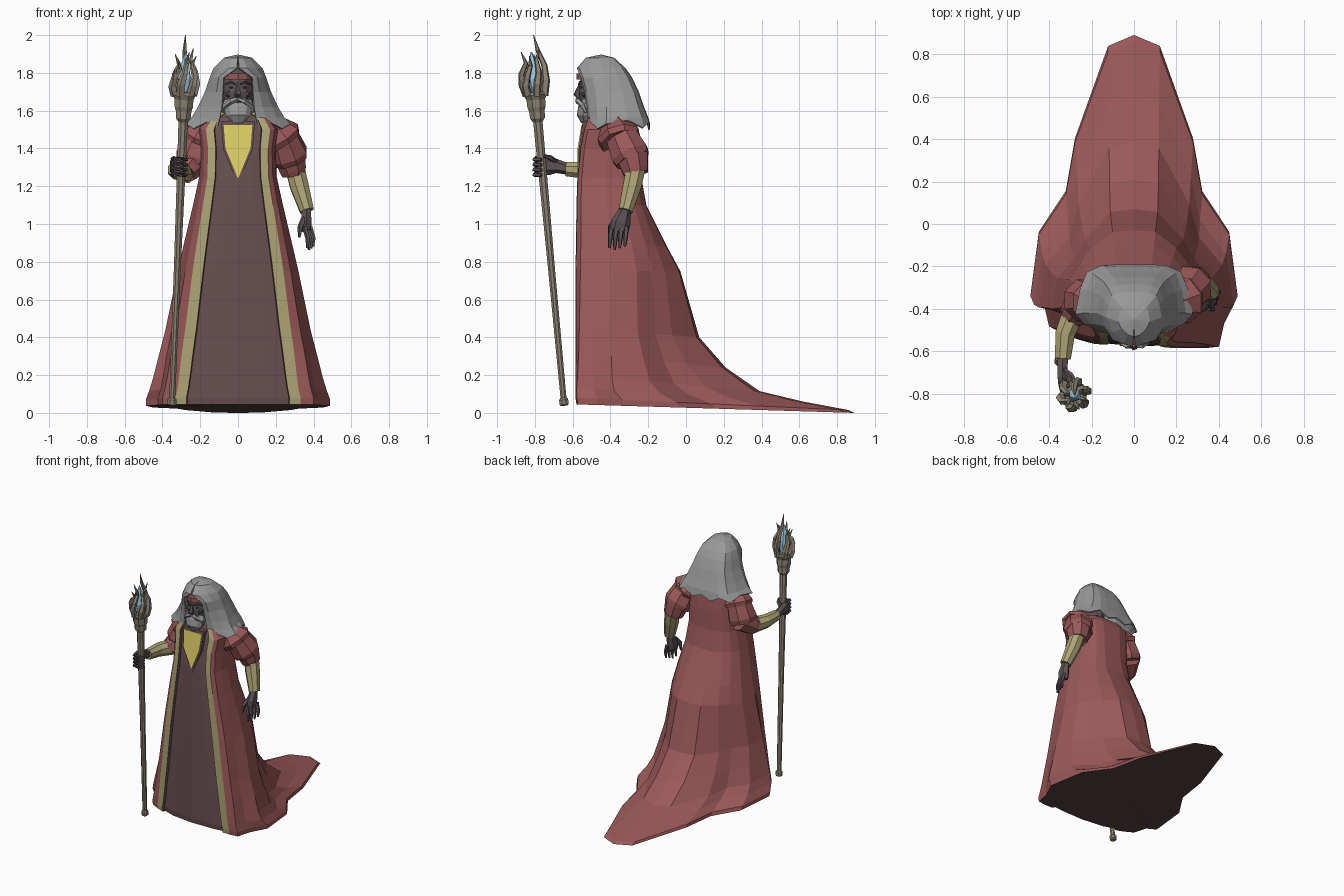
import bpy, bmesh, math
from mathutils import Vector as V


def mat(name, r, g, b):
    m = bpy.data.materials.new(name)
    m.diffuse_color = (r, g, b, 1)
    return m


RED, TUNIC = mat("red_cloth", .33, .10, .10), mat("tunic_cloth", .14, .08, .083)
GOLD, YELLOW = mat("gold_trim", .42, .37, .18), mat("yellow_plate", .74, .63, .14)
SKIN, WOOD = mat("skin", .11, .085, .09), mat("wood", .27, .235, .18)
BLUE, DARK = mat("crystal", .35, .62, .78), mat("dark_cloth", .10, .055, .055)
HAIR_GREY = mat("grey_hair", .32, .32, .32)


def add(name, bm, mats=()):
    bmesh.ops.recalc_face_normals(bm, faces=bm.faces)
    me = bpy.data.meshes.new(name)
    bm.to_mesh(me)
    bm.free()
    for m in mats:
        me.materials.append(m)
    ob = bpy.data.objects.new(name, me)
    bpy.context.collection.objects.link(ob)
    return ob


def loft(rings, closed=True, caps=True, column=lambda i: 0, fan=None):
    """Skin a list of equal-length point rings; fan closes the first ring to a centre point."""
    bm = bmesh.new()
    R = [[bm.verts.new(p) for p in r] for r in rings]
    n = len(R[0])
    for a, b in zip(R, R[1:]):
        for i in range(n if closed else n - 1):
            j = (i + 1) % n
            bm.faces.new((a[i], a[j], b[j], b[i])).material_index = column(i)
    if caps:
        bm.faces.new(R[-1])
        if fan:
            c = bm.verts.new(fan[0])
            for i in range(n):
                bm.faces.new((R[0][i], R[0][(i + 1) % n], c)).material_index = fan[1]
        else:
            bm.faces.new(R[0])
    return bm


def tube(name, pts, radii, m, n=6):
    """Tapered tube; a radius may be (along x, across)."""
    pts = [V(p) for p in pts]
    rings = []
    for i, p in enumerate(pts):
        t = (pts[min(i + 1, len(pts) - 1)] - pts[max(i - 1, 0)]).normalized()
        u = (V((1, 0, 0)) - t * t.x).normalized()
        w = t.cross(u)
        r = radii[i]
        rx, ry = r if isinstance(r, tuple) else (r, r)
        rings.append([p + u * rx * math.cos(2 * math.pi * (k + .5) / n)
                      + w * ry * math.sin(2 * math.pi * (k + .5) / n) for k in range(n)])
    return add(name, loft(rings), [m])


def mirrored(half):
    """Half outline (front centre to back centre) to a full loop."""
    return half + [V((-p.x, p.y, p.z)) for p in half[-2:0:-1]]


def ball(name, loc, size, m, seg=10, rings=7):
    bm = bmesh.new()
    bmesh.ops.create_uvsphere(bm, u_segments=seg, v_segments=rings, radius=1)
    for v in bm.verts:
        v.co = V([c * s + l for c, s, l in zip(v.co, size, loc)])
    return add(name, bm, [m])


# Robe: hem outline with train blends into an oval torso (x share, depth share)
HEM = [(0, 0), (.36, 0), (.55, 0), (.56, 0), (.68, 0), (.82, .005), (.87, .08), (1, .17),
       (.92, .37), (.66, .5), (.57, .67), (.25, .965), (0, 1)]
TORSO = [(0, 0), (.36, 0), (.57, 0), (.59, 0), (.79, .01), (.9, .07), (.97, .25), (1, .45),
         (.96, .7), (.85, .86), (.65, .95), (.35, 1), (0, 1)]
ROBE = [  # z front, z back, half width, y front, y back, hem weight
    (.045, .0, .487, -.58, .89, 1), (.08, .015, .488, -.585, .86, 1),
    (.13, .06, .47, -.585, .62, 1), (.2, .115, .45, -.585, .39, .9),
    (.32, .24, .42, -.585, .21, .75), (.45, .40, .385, -.585, .07, .6),
    (.75, .75, .32, -.585, -.03, .35), (.88, .88, .29, -.583, -.10, .25),
    (1.1, 1.1, .238, -.58, -.21, .1), (1.25, 1.25, .205, -.575, -.237, 0),
    (1.4, 1.4, .2, -.56, -.24, 0), (1.5, 1.5, .215, -.54, -.25, 0),
    (1.56, 1.55, .175, -.52, -.28, 0), (1.6, 1.6, .09, -.48, -.35, 0)]
rings = []
for zf, zb, hw, yf, yb, w in ROBE:
    half = []
    for i, (h, t) in enumerate(zip(HEM, TORSO)):
        x, d = [a * w + b * (1 - w) for a, b in zip(h, t)]
        inset = (.01, .013, .022)[i] if i < 3 else 0
        half.append(V((x * hw, yf + d * (yb - yf) + inset, zf + (zb - zf) * d)))
    ring = mirrored(half)
    for p in ring[-6:]:  # the staff-side front edge hangs further back
        p.y += .6 * p.x ** 2 * max(0, min(1, (-.3 - p.y) / .2))
    rings.append(ring)
N = len(rings[0])
add("robe", loft(rings, column=lambda i: {0: 1, 1: 1, 2: 1, 3: 2}.get(min(i, N - 1 - i), 0),
                 fan=(V((0, -.1, .035)), 3)), [RED, TUNIC, GOLD, DARK])

# Chest plate in a dark frame
for name, s, y, m in (("plate_frame", 1.12, -.568, TUNIC), ("chest_plate", .95, -.574, YELLOW)):
    face = [(-.08, 1.53), (.08, 1.53), (.07, 1.4), (0, 1.23), (-.07, 1.4)]
    front = [V((x * s, y + max(0, z - 1.4) * .16, 1.41 + (z - 1.41) * s)) for x, z in face]
    add(name, loft([[p + V((0, .04, 0)) for p in front], front]), [m])

# Head, face and headband
ball("head", (0, -.46, 1.70), (.085, .11, .15), SKIN, 12, 8)
tube("neck", [(0, -.42, 1.5), (0, -.44, 1.64)], [.07, .065], SKIN, 8)
tube("nose", [(0, -.562, 1.735), (0, -.578, 1.685), (0, -.565, 1.67)], [.009, .018, .014], SKIN, 5)
for s in (-1, 1):
    tube("brow", [(s * .012, -.568, 1.738), (s * .04, -.561, 1.752), (s * .068, -.535, 1.74)],
         [.005, .007, .004], SKIN, 4)
    ball("eye", (s * .034, -.553, 1.722), (.012, .008, .006), DARK, 6, 4)
    ball("cheek", (s * .045, -.535, 1.69), (.025, .022, .02), SKIN, 7, 5)
    tube("moustache", [(0, -.572, 1.66), (s * .035, -.572, 1.652), (s * .07, -.545, 1.625),
                       (s * .078, -.53, 1.59)], [(.012, .014), .016, .015, .006], HAIR_GREY, 5)
band = [[V((.091 * math.cos(a), -.46 + .12 * math.sin(a), z))
         for a in [k * math.pi / 6 for k in range(12)]] for z in (1.765, 1.797)]
add("headband", loft(band), [RED])

# Beard
tube("beard", [(0, -.52, 1.655), (0, -.528, 1.62), (0, -.532, 1.575), (0, -.53, 1.535)],
     [(.078, .03), (.082, .042), (.068, .046), (.035, .025)], HAIR_GREY, 10)

# Hair: shell open at the face with a ragged lower edge
HAIR = [  # z, opening x, opening y, half width, side y, back y
    (1.897, .0, -.452, .002, -.45, -.448), (1.88, .002, -.53, .075, -.46, -.38),
    (1.825, .006, -.578, .13, -.44, -.32), (1.775, .076, -.558, .15, -.43, -.285),
    (1.70, .08, -.538, .175, -.42, -.25), (1.62, .086, -.525, .212, -.42, -.222),
    (1.565, .095, -.52, .245, -.42, -.20), (1.52, .11, -.515, .277, -.425, -.19)]
rings = []
for k, (z, xo, yo, hw, ys, yb) in enumerate(HAIR):
    dx = hw - xo
    half = [V((xo, yo, z)), V((xo + dx * .35, yo + (ys - yo) * .1, z)),
            V((xo + dx * .75, yo + (ys - yo) * .5, z)), V((hw, ys, z)),
            V((hw * .92, ys + (yb - ys) * .5, z)), V((hw * .8, ys + (yb - ys) * .85, z)),
            V((hw * .55, yb - .005, z)), V((hw * .28, yb, z)), V((0, yb, z))]
    if k == len(HAIR) - 1:
        for i, p in enumerate(half):
            p.z += (-.01, .02, -.015, .01, .03, -.01, .02, -.02, .01)[i]
    rings.append(half[:-1] + [V((-p.x, p.y, p.z)) for p in half[::-1]])
hair = add("hair", loft(rings, closed=False, caps=False), [HAIR_GREY])
sol = hair.modifiers.new("thickness", "SOLIDIFY")
sol.thickness, sol.offset = .01, -1


# Sleeves: three stacked puffs each
def sleeve(name, puffs):
    for a, ra, b, rb in puffs:
        a, b = V(a), V(b)
        d = b - a
        tube(name, [a, a + d * .8, b + d * .05, b - d * .1], [ra, rb, rb * .9, rb * .6], RED, 8)


sleeve("left_sleeve", [((.17, -.38, 1.54), .06, (.235, -.35, 1.44), .12),
                       ((.235, -.34, 1.46), .09, (.275, -.285, 1.345), .107),
                       ((.275, -.285, 1.36), .09, (.295, -.265, 1.27), .075)])
sleeve("right_sleeve", [((-.16, -.38, 1.54), .06, (-.2, -.36, 1.44), .11),
                        ((-.2, -.36, 1.46), .09, (-.24, -.36, 1.33), .107),
                        ((-.23, -.35, 1.34), .09, (-.285, -.43, 1.275), .075)])

# Left forearm and hanging hand
tube("left_forearm", [(.295, -.26, 1.32), (.325, -.285, 1.2), (.365, -.32, 1.07)],
     [.055, .053, .04], GOLD, 8)
tube("left_palm", [(.36, -.315, 1.1), (.362, -.33, 1.05), (.362, -.345, 1.01), (.358, -.355, .965)],
     [.028, (.028, .038), (.032, .052), (.028, .05)], SKIN)
for i in range(4):
    y, x = -.395 + i * .027, .352 + i * .01
    tube("left_finger", [(x, y, .985), (x + .018, y - .006, .925), (x + .016, y - .01, .862 + .01 * abs(i - 1))],
         [.014, .013, .007], SKIN, 5)
tube("left_thumb", [(.35, -.365, 1.03), (.33, -.4, .985), (.325, -.405, .93)],
     [.016, .015, .008], SKIN, 5)

# Right forearm and gripping hand
tube("right_forearm", [(-.28, -.41, 1.28), (-.325, -.52, 1.285), (-.335, -.635, 1.29)],
     [.058, .05, .04], GOLD, 8)
tube("right_palm", [(-.335, -.62, 1.29), (-.337, -.68, 1.305), (-.337, -.72, 1.31), (-.335, -.765, 1.305)],
     [.03, (.026, .036), (.027, .05), (.022, .048)], SKIN)
for i in range(4):
    z = 1.265 + i * .027
    tube("right_finger", [(-.345, -.745, z), (-.335, -.795, z), (-.295, -.802, z - .004), (-.27, -.765, z - .006)],
         [.013, .014, .013, .009], SKIN, 5)
tube("right_thumb", [(-.33, -.69, 1.33), (-.295, -.715, 1.35), (-.275, -.75, 1.36)],
     [.014, .014, .009], SKIN, 5)


# Staff along a leaning axis
def ax(z, r=0, a=0):
    t = (z - .04) / 1.51
    return V((-.35 + .06 * t + r * math.cos(a), -.645 - .14 * t + r * math.sin(a), z))


def spin(name, prof, m, n=8):
    tube(name, [ax(z) for r, z in prof], [r for r, z in prof], m, n)


spin("staff_foot", [(.018, .038), (.026, .045), (.026, .07), (.018, .08)], WOOD)
spin("staff_shaft", [(.017, .07), (.02, .8), (.027, 1.56)], WOOD)
spin("staff_socket", [(.027, 1.54), (.042, 1.56), (.045, 1.60), (.052, 1.62), (.054, 1.66),
                      (.066, 1.685), (.062, 1.70), (.03, 1.70)], WOOD)
spin("crystal", [(.018, 1.68), (.035, 1.77), (.022, 1.85), (.004, 1.91)], BLUE, 5)
# Claws curl in around the crystal, then flick outward at the tip
for i, top in enumerate((1.89, 1.93, 2.0, 1.9, 1.87, 1.91)):
    a = i * math.pi / 3 - .9
    h = top - 1.68
    tube("claw", [ax(1.68, .05, a), ax(1.68 + h * .25, .066, a + .1), ax(1.68 + h * .5, .062, a + .35),
                  ax(1.68 + h * .75, .035, a + .55), ax(top, .02 if i == 2 else .058, a + .7)],
         [.023, .022, .017, .012, .002], WOOD, 5)
    tube("thorn", [ax(1.72, .055, a + .15), ax(1.77, .07, a + .4), ax(1.82, .06, a + .6)],
         [.014, .010, .002], WOOD, 4)
